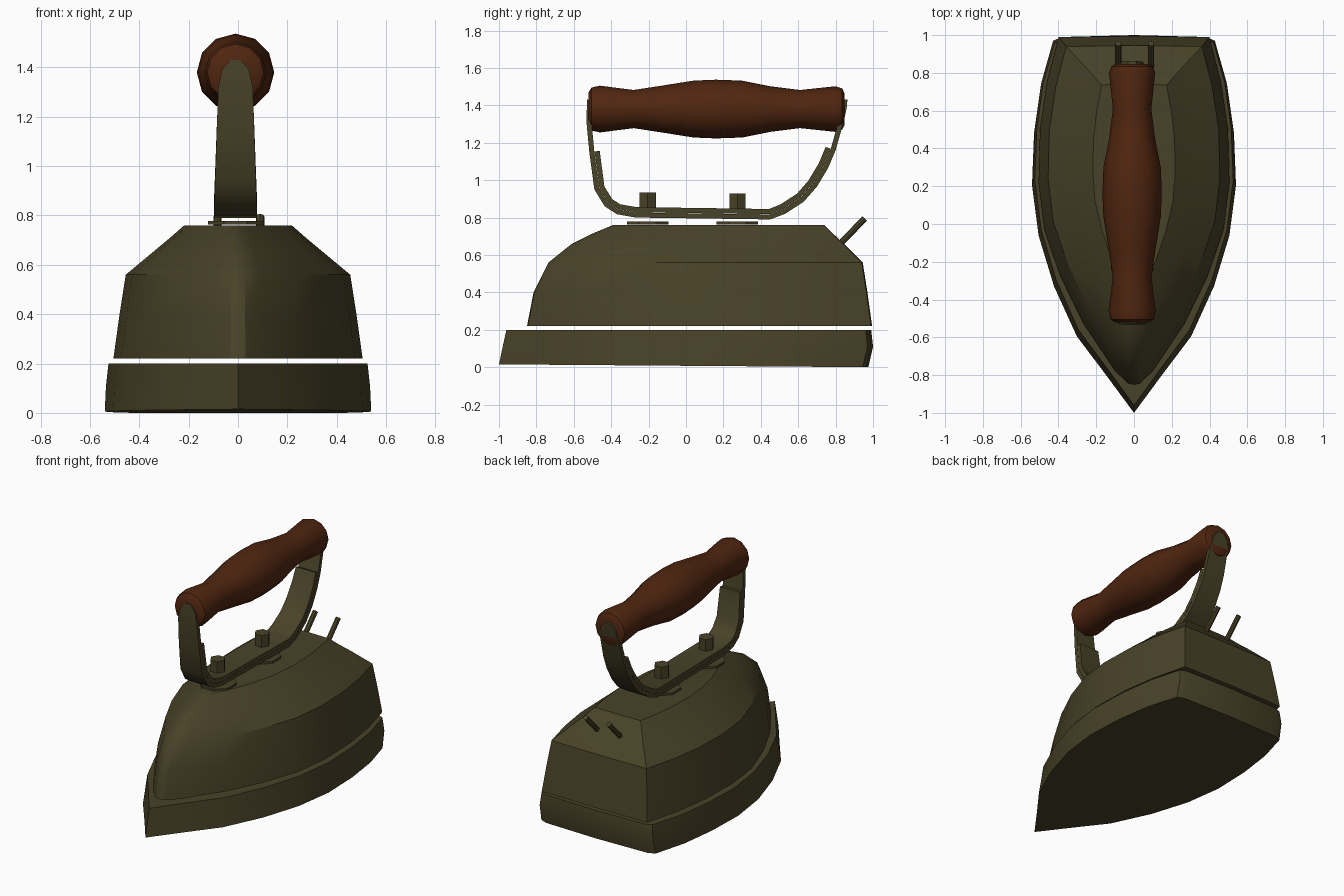
import bpy, bmesh, math
from mathutils import Vector

if "Cube" in bpy.data.objects:
    bpy.data.objects.remove(bpy.data.objects["Cube"])


def material(name, rgb):
    m = bpy.data.materials.new(name)
    m.diffuse_color = (*rgb, 1)
    m.use_nodes = True
    m.node_tree.nodes["Principled BSDF"].inputs["Base Color"].default_value = m.diffuse_color
    return m


IRON = material("dark olive iron", (0.066, 0.055, 0.021))
WOOD = material("red brown wood", (0.080, 0.019, 0.005))
CX = -0.01  # the handle sits a hair left of centre


def loft(name, rings, mat, angle=30):
    """Skin a list of closed rings and cap both ends."""
    bm = bmesh.new()
    vs = [[bm.verts.new(p) for p in r] for r in rings]
    n = len(rings[0])
    for a, b in zip(vs, vs[1:]):
        for i in range(n):
            j = (i + 1) % n
            bm.faces.new((a[i], a[j], b[j], b[i]))
    bm.faces.new(vs[0][::-1])
    bm.faces.new(vs[-1])
    bmesh.ops.recalc_face_normals(bm, faces=bm.faces)
    me = bpy.data.meshes.new(name)
    bm.to_mesh(me)
    bm.free()
    me.materials.append(mat)
    ob = bpy.data.objects.new(name, me)
    bpy.context.collection.objects.link(ob)
    bpy.ops.object.select_all(action='DESELECT')
    ob.select_set(True)
    bpy.context.view_layer.objects.active = ob
    bpy.ops.object.shade_smooth_by_angle(angle=math.radians(angle))
    return ob


def hull(name, half, levels, lift=0):
    """Boat-shaped body: half outline as (width, length) fractions,
    levels as (z, half width, front y, back y)."""
    outline = half + [(-x, t) for x, t in half[-2:0:-1]]
    rings = []
    for k, (z, w, y0, y1) in enumerate(levels):
        up = lift if k == 0 else 0
        rings.append([(x * w, y0 + t * (y1 - y0), z + up * (1 - t)) for x, t in outline])
    return loft(name, rings, IRON)


def rod(name, a, b, radius, sides, mat=IRON, turn=0):
    a, b = Vector(a), Vector(b)
    q = (b - a).to_track_quat('Z', 'Y')
    ring = [q @ Vector((radius * math.cos(turn + math.tau * i / sides),
                        radius * math.sin(turn + math.tau * i / sides), 0)) for i in range(sides)]
    return loft(name, [[c + p for p in ring] for c in (a, b)], mat)


# Sole plate
hull("sole_plate",
     [(0, 0), (.27, .1), (.56, .205), (.785, .34), (.935, .475), (1, .61), (.98, .75),
      (.915, .875), (.80, .985), (.71, .995), (0, 1)],
     [(0, .54, -1, .975), (.11, .535, -.98, 1), (.2, .525, -.96, .99)], lift=.015)

# Upper body with sloping shoulders
hull("body",
     [(0, 0), (.06, .003), (.2, .04), (.53, .175), (.77, .31), (.94, .445), (1, .58),
      (.985, .735), (.91, .87), (.79, .997), (0, 1)],
     [(.22, .505, -.85, .995), (.40, .48, -.815, .97), (.56, .455, -.735, .945),
      (.66, .335, -.61, .845), (.71, .275, -.51, .79), (.76, .218, -.39, .74)])

# Handle strap: outer surface path in (y, z)
PATH = [(-.528, 1.43), (-.53, 1.39), (-.533, 1.32), (-.517, 1.15), (-.49, .95), (-.435, .86),
        (-.37, .818), (-.27, .80), (.45, .79), (.53, .82), (.63, .885), (.70, .965),
        (.76, 1.065), (.80, 1.16), (.845, 1.32), (.86, 1.39), (.863, 1.43)]
WIDTHS = [(.79, .088), (1.32, .07), (1.39, .055), (1.43, .022)]


def half_width(z):
    for (z0, w0), (z1, w1) in zip(WIDTHS, WIDTHS[1:]):
        if z <= z1:
            return w0 + (w1 - w0) * (z - z0) / (z1 - z0)
    return WIDTHS[-1][1]


def strap(name, lo, hi, top):
    pts = [Vector(p) for p in PATH]
    rings = []
    for i, p in enumerate(pts):
        if p.y > top:
            continue
        d = (pts[min(i + 1, len(pts) - 1)] - pts[max(i - 1, 0)]).normalized()
        if 7 <= i <= 8:  # keep the seat of the strap level
            d = Vector((1, .1 * (1 if i == 8 else -1))).normalized()
        n = Vector((-d.y, d.x))
        a, b, w = p + n * lo, p + n * hi, half_width(p.y)
        rings.append([(CX - w, *a), (CX + w, *a), (CX + w, *b), (CX - w, *b)])
    loft(name, rings, IRON)


strap("handle_strap", 0, .027, 2)
strap("inner_strap", .028, .056, 1.17)

# Turned wooden grip
PROFILE = [(-.522, .088), (-.505, .115), (-.46, .125), (-.28, .102), (-.13, .125), (.04, .152),
           (.16, .157), (.30, .152), (.45, .122), (.61, .102), (.80, .122), (.835, .11), (.847, .085)]
loft("wooden_grip",
     [[(CX + r * math.cos(math.tau * i / 12), y, 1.38 + r * math.sin(math.tau * i / 12))
       for i in range(12)] for y, r in PROFILE], WOOD, 40)

# Washers below and bolt heads above the strap
for tag, y, z in (("front", -.205, .865), ("rear", .275, .86)):
    rod(tag + "_washer", (CX, y, .764), (CX, y, .778), .12, 8, turn=math.pi / 8)
    rod(tag + "_bolt_head", (CX, y, z - .012), (CX, y, z + .068), .05, 6)

# Rear terminal prongs
for tag, x in (("left", -.083), ("right", .09)):
    rod(tag + "_prong", (x, .83, .665), (x, .955, .795), .017, 8)
